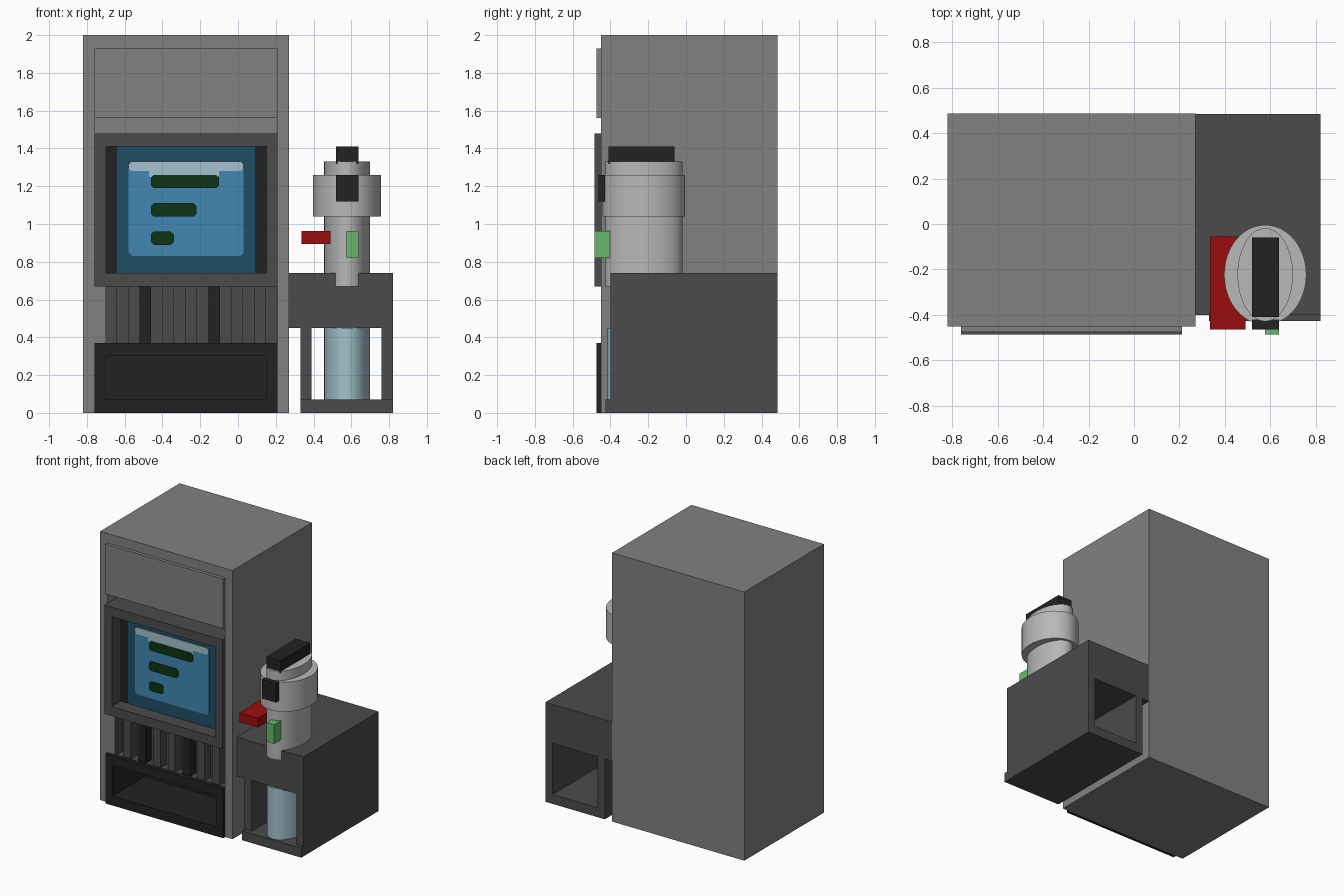
import bpy
import bmesh
from mathutils import Matrix, Vector

if "Cube" in bpy.data.objects:
    bpy.data.objects.remove(bpy.data.objects["Cube"], do_unlink=True)


def material(name, r, g, b):
    m = bpy.data.materials.new(name)
    m.use_nodes = True
    m.diffuse_color = (r, g, b, 1)
    m.node_tree.nodes["Principled BSDF"].inputs["Base Color"].default_value = (r, g, b, 1)
    return m


GREY = material("mid grey", 0.22, 0.22, 0.22)
DARK = material("dark grey", 0.07, 0.07, 0.07)
BLACK = material("black", 0.016, 0.016, 0.016)
PALE = material("light grey", 0.48, 0.48, 0.48)
TEAL = material("dark teal", 0.014, 0.076, 0.127)
BLUE = material("screen blue", 0.053, 0.242, 0.445)
ICE = material("pale blue", 0.37, 0.54, 0.61)
PINE = material("dark green", 0.004, 0.034, 0.006)
RED = material("red", 0.33, 0.004, 0.004)
GREEN = material("light green", 0.14, 0.48, 0.15)


def finish(name, bm, *mats):
    mesh = bpy.data.meshes.new(name)
    bmesh.ops.recalc_face_normals(bm, faces=bm.faces)
    bm.to_mesh(mesh)
    bm.free()
    ob = bpy.data.objects.new(name, mesh)
    bpy.context.collection.objects.link(ob)
    for m in mats:
        mesh.materials.append(m)
    return ob


def box(name, x, y, z, *mats):
    """Box given by its (low, high) range on each axis."""
    bm = bmesh.new()
    size = [b - a for a, b in (x, y, z)]
    mid = [(a + b) / 2 for a, b in (x, y, z)]
    bmesh.ops.create_cube(bm, size=1, matrix=Matrix.Translation(mid) @ Matrix.Diagonal((*size, 1)))
    return finish(name, bm, *mats)


def select(ob):
    bpy.ops.object.select_all(action="DESELECT")
    ob.select_set(True)
    bpy.context.view_layer.objects.active = ob


def cut(ob, x, y, z):
    """Carve a box-shaped opening, then drop the cutter."""
    cutter = box("cutter", x, y, z)
    cutter.hide_render = True
    mod = ob.modifiers.new("opening", "BOOLEAN")
    mod.operation, mod.solver, mod.object = "DIFFERENCE", "EXACT", cutter
    select(ob)
    bpy.ops.object.modifier_apply(modifier=mod.name)
    bpy.data.objects.remove(cutter, do_unlink=True)


def paint_inside(ob, index, x, y, z):
    """Give faces centred inside a region another colour."""
    for p in ob.data.polygons:
        if all(a - 0.005 <= c <= b + 0.005 for c, (a, b) in zip(p.center, (x, y, z))):
            p.material_index = index


def oval(name, rx, ry, z, mat, centre=(0.577, -0.223)):
    bm = bmesh.new()
    at = Vector((*centre, (z[0] + z[1]) / 2))
    bmesh.ops.create_cone(bm, cap_ends=True, segments=48, radius1=1, radius2=1, depth=z[1] - z[0],
                          matrix=Matrix.Translation(at) @ Matrix.Diagonal((rx, ry, 1, 1)))
    ob = finish(name, bm, mat)
    select(ob)
    bpy.ops.object.shade_smooth_by_angle()
    return ob


def plate(name, x, z, y, r, mat, thick=0.004):
    """Thin front-facing plate with clipped corners."""
    (a, b), (c, d) = x, z
    pts = [(a + r, c), (b - r, c), (b, c + r), (b, d - r), (b - r, d), (a + r, d), (a, d - r), (a, c + r)]
    bm = bmesh.new()
    face = bm.faces.new([bm.verts.new((px, y, pz)) for px, pz in pts])
    side = bmesh.ops.extrude_face_region(bm, geom=[face])["geom"]
    bmesh.ops.translate(bm, vec=(0, thick, 0), verts=[v for v in side if isinstance(v, bmesh.types.BMVert)])
    return finish(name, bm, mat)


# Cabinet with a display bay, a slatted bay and a deep collection bay
WIDE = (-0.76, 0.21)
INNER = (-0.70, 0.15)
cabinet = box("cabinet", (-0.82, 0.27), (-0.45, 0.485), (0, 2), GREY, DARK, BLACK)
cut(cabinet, WIDE, (-0.6, -0.33), (0.67, 1.56))
cut(cabinet, (-0.70, 0.21), (-0.6, -0.36), (0.36, 0.68))
cut(cabinet, INNER, (-0.6, -0.10), (0.07, 0.30))
paint_inside(cabinet, 1, (-0.70, 0.21), (-0.444, -0.36), (0.36, 0.66))
paint_inside(cabinet, 2, INNER, (-0.444, -0.10), (0.07, 0.30))
box("header_panel", WIDE, (-0.475, -0.449), (1.56, 1.93), GREY)

# Collection tray surround
tray = box("tray_surround", WIDE, (-0.475, -0.445), (0, 0.37), BLACK)
cut(tray, INNER, (-0.6, -0.3), (0.07, 0.30))

# Vertical slats, two of them black
for i in range(7):
    x = -0.642 + i * 0.1215
    box("slat", (x, x + 0.061), (-0.43, -0.355), (0.36, 0.68), BLACK if i in (1, 4) else DARK)

# Display frame and screen layers
frame = box("display_frame", WIDE, (-0.485, -0.335), (0.67, 1.48), DARK)
cut(frame, INNER, (-0.6, -0.37), (0.74, 1.41))
plate("screen_backing", INNER, (0.74, 1.41), -0.376, 0, BLACK, 0.008)
plate("screen_border", (-0.64, 0.09), (0.74, 1.41), -0.380, 0, TEAL)
plate("screen", (-0.58, 0.03), (0.83, 1.33), -0.384, 0.02, BLUE)
plate("screen_glare", (-0.58, 0.03), (1.28, 1.33), -0.388, 0.015, ICE)
plate("screen_glare_drop", (-0.47, -0.10), (1.25, 1.29), -0.388, 0.005, ICE)
for right, z in ((-0.10, 1.19), (-0.22, 1.04), (-0.34, 0.89)):
    plate("screen_bar", (-0.46, right), (z, z + 0.07), -0.392, 0.015, PINE)

# Side stand with an open tunnel through it
FRONT, BACK = -0.40, 0.484
box("stand_top", (0.24, 0.82), (FRONT, BACK), (0.45, 0.74), DARK)
box("stand_base", (0.33, 0.82), (-0.427, BACK), (0, 0.07), DARK)
for name, x in (("stand_left_wall", (0.76, 0.82)), ("stand_right_wall", (0.33, 0.39))):
    box(name, x, (FRONT, BACK), (0.07, 0.45), DARK)

# Water column and dispenser body
oval("water_column", 0.122, 0.192, (0.07, 0.45), ICE)
oval("dispenser_body", 0.122, 0.205, (0.67, 1.33), PALE)
oval("dispenser_collar", 0.181, 0.219, (1.04, 1.26), PALE)
box("dispenser_lid", (0.52, 0.637), (-0.41, -0.06), (1.32, 1.41), BLACK)
box("collar_block", (0.52, 0.637), (-0.463, -0.42), (1.12, 1.26), BLACK)
box("green_tab", (0.575, 0.637), (-0.485, -0.40), (0.82, 0.963), GREEN)
box("red_handle", (0.335, 0.49), (-0.463, -0.055), (0.895, 0.963), RED)
